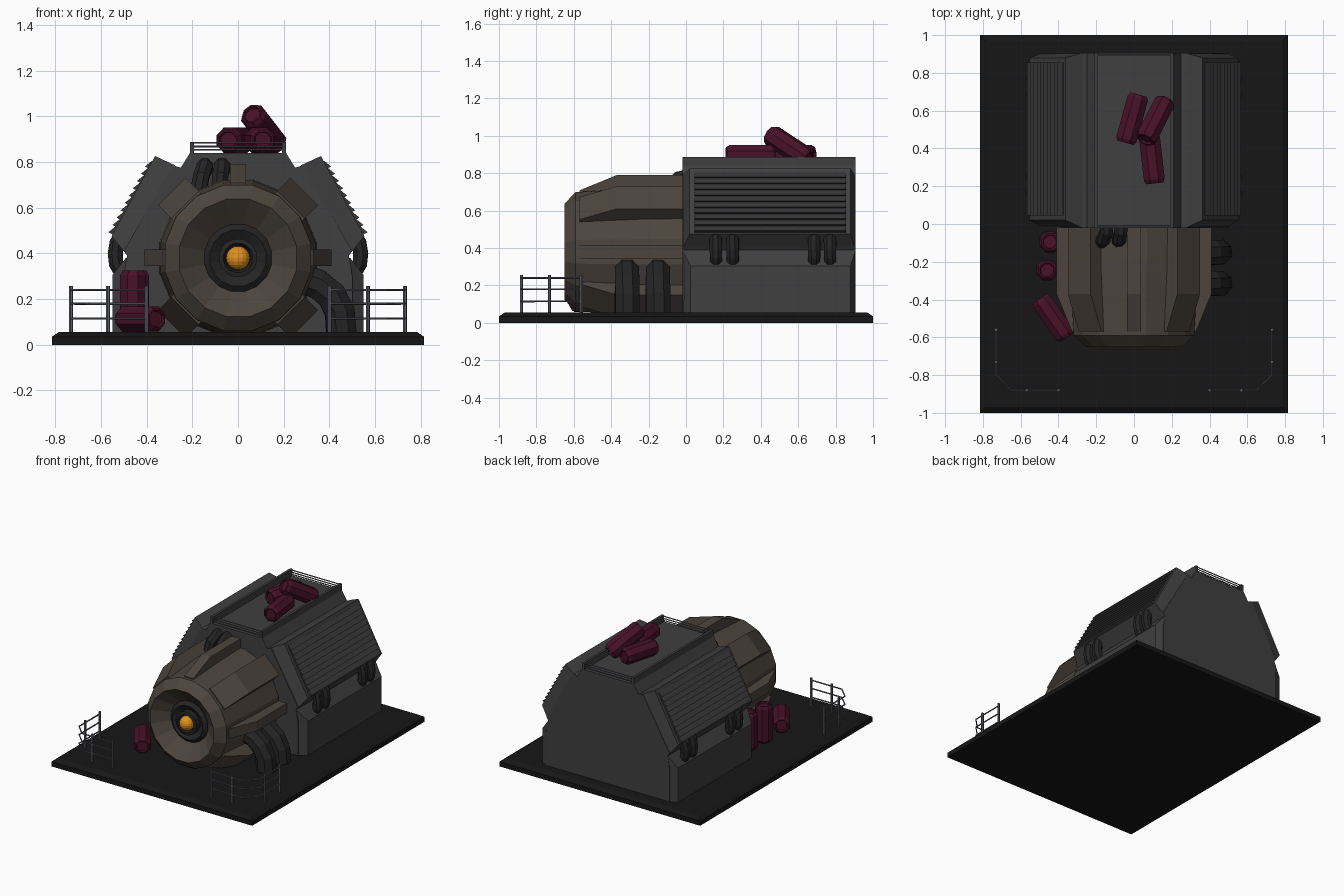
import bpy, bmesh, math
from mathutils import Vector, Matrix

if "Cube" in bpy.data.objects:
    bpy.data.objects.remove(bpy.data.objects["Cube"])


def material(name, rgb):
    m = bpy.data.materials.new(name)
    m.diffuse_color = (*rgb, 1)
    m.use_nodes = True
    m.node_tree.nodes["Principled BSDF"].inputs["Base Color"].default_value = m.diffuse_color
    return m


PLATE = material("near_black", (0.008, 0.008, 0.008))
HULL = material("dark_grey", (0.05, 0.05, 0.05))
LOUVRE = material("louvre_grey", (0.038, 0.038, 0.038))
BROWN = material("brown_metal", (0.075, 0.06, 0.048))
HOSE = material("hose_black", (0.018, 0.018, 0.018))
RED = material("dark_red", (0.065, 0.006, 0.02))
ORANGE = material("orange", (0.75, 0.28, 0.015))
STEEL = material("steel", (0.12, 0.12, 0.15))


def finish(name, bm, mat):
    bmesh.ops.recalc_face_normals(bm, faces=bm.faces[:])
    me = bpy.data.meshes.new(name)
    bm.to_mesh(me)
    bm.free()
    me.materials.append(mat)
    ob = bpy.data.objects.new(name, me)
    bpy.context.collection.objects.link(ob)
    return ob


def loft(name, rings, mat, caps=True):
    """Join equal-length closed rings of points with quads."""
    bm = bmesh.new()
    rows = [[bm.verts.new(p) for p in r] for r in rings]
    n = len(rows[0])
    for a, b in zip(rows, rows[1:]):
        for i in range(n):
            j = (i + 1) % n
            bm.faces.new((a[i], a[j], b[j], b[i]))
    if caps:
        bm.faces.new(rows[0])
        bm.faces.new(rows[-1])
    return finish(name, bm, mat)


def prism_y(name, profile, y0, y1, mat):
    return loft(name, [[(x, y, z) for x, z in profile] for y in (y0, y1)], mat)


def lathe(name, profile, p0, p1, sides, mat):
    """Revolve (radius, distance) pairs about the axis p0 -> p1."""
    p0, d = Vector(p0), Vector(p1) - Vector(p0)
    q = d.to_track_quat('Z', 'Y')
    rings = []
    for r, t in profile:
        angles = [2 * math.pi * (i + 0.5) / sides for i in range(sides)]
        rings.append([p0 + q @ Vector((r * math.cos(a), r * math.sin(a), t)) for a in angles])
    return loft(name, rings, mat)


def tube(name, pts, r, sides, mat):
    """Sweep a polygon along a path."""
    pts = [Vector(p) for p in pts]
    rings, side = [], None
    for i, p in enumerate(pts):
        t = (pts[min(i + 1, len(pts) - 1)] - pts[max(i - 1, 0)]).normalized()
        if side is None:
            side = t.orthogonal().normalized()
        side = (side - t * side.dot(t)).normalized()
        up = t.cross(side)
        ang = [2 * math.pi * (k + 0.5) / sides for k in range(sides)]
        rings.append([p + r * (side * math.cos(a) + up * math.sin(a)) for a in ang])
    return loft(name, rings, mat)


def rect(x, y, z):
    return [(-x, -y, z), (x, -y, z), (x, y, z), (-x, y, z)]


# Base plate with chamfered top edge
loft("base_plate", [rect(.815, 1, 0), rect(.815, 1, .035), rect(.785, .97, .055)], PLATE)

# Main building core
half = [(.50, .05), (.50, .30), (.485, .39), (.50, .41), (.285, .785), (.25, .775), (.21, .84)]
prism_y("building_core", half + [(-x, z) for x, z in reversed(half)], -.02, .905, HULL)

for s, side in ((1, "right"), (-1, "left")):
    # Lower side block, narrowing where it meets the core
    def side_ring(x0, z0, x1, z1, ya, yb):
        return [(s * x0, ya, z0), (s * x0, yb, z0), (s * x1, yb, z1), (s * x1, ya, z1)]
    loft(side + "_lower_block", [side_ring(.49, .05, .487, .385, -.02, .905),
                                 side_ring(.55, .05, .55, .305, .025, .88)], HULL)
    # Sloped side panel frame
    loft(side + "_panel_frame", [side_ring(.488, .395, .275, .785, -.02, .905),
                                 side_ring(.553, .475, .363, .826, .02, .88)], HULL)
    # Overlapping louvre slats on the slope
    a, b = Vector((.553, .485)), Vector((.375, .805))
    out = Vector((.87, .48))
    n = 10
    for i in range(n):
        lo, hi = a.lerp(b, i / n), a.lerp(b, (i + 1) / n)
        tri = [lo - out * .01, lo + out * .016, hi + out * .001, hi - out * .01]
        prism_y(side + "_louvre", [(s * p.x, p.y) for p in tri], .045, .855, LOUVRE)
    # Roof parapet
    prism_y(side + "_parapet", [(s * .21, .835), (s * .21, .888), (s * .192, .888), (s * .192, .835)],
            -.02, .905, HULL)
    # Short hoses across the side notch
    for y in (.16, .25, .685, .77):
        tube(side + "_short_hose", [(s * x, y, z) for x, z in
             ((.50, .48), (.53, .445), (.537, .40), (.533, .355), (.50, .30))], .035, 8, HOSE)

# Railings at both ends of the roof
for y in (-.01, .895):
    for z in (.853, .868, .884):
        tube("roof_rail", [(-.2, y, z), (.2, y, z)], .004, 6, STEEL)

# Engine barrel with dished mouth
CZ = .38
lathe("engine_barrel", [(.35, 0), (.345, .25), (.325, .59), (.262, .65), (.14, .55)],
      (0, 0, CZ), (0, -1, CZ), 16, BROWN)
lathe("mouth_ring", [(.15, .53), (.15, .565), (.125, .585), (.085, .56), (.085, .60),
                     (.065, .605), (.055, .57)], (0, 0, CZ), (0, -1, CZ), 16, HOSE)

# Glowing core
bm = bmesh.new()
bmesh.ops.create_uvsphere(bm, u_segments=16, v_segments=10, radius=.052,
                          matrix=Matrix.Translation((0, -.59, CZ)))
finish("glowing_core", bm, ORANGE)

# Fins around the barrel: narrow on the axes, wide on the diagonals
fin = [(-.57, .27), (-.57, .328), (-.37, .41), (0, .41), (0, .27)]
for k in range(8):
    if k == 4:
        continue
    rot = Matrix.Rotation(k * math.pi / 4, 3, 'Y')
    w = .085 if k % 2 else .036
    loft("barrel_fin", [[rot @ Vector((x, y, r)) + Vector((0, 0, CZ)) for y, r in fin]
                        for x in (-w, w)], BROWN)

# Large hoses from barrel to ground
for y in (-.315, -.15):
    tube("ground_hose", [(.27, y, .29), (.35, y, .265), (.41, y, .215), (.445, y, .145), (.452, y, .05)],
         .07, 8, HOSE)

# Small hoses between barrel top and building front
for x0, x1 in ((-.145, -.175), (-.07, -.085)):
    tube("upper_hose", [(x0, .01, .785), (x0, -.04, .775), (.5 * (x0 + x1), -.08, .74), (x1, -.095, .66)],
         .038, 8, HOSE)


# Red drums
def drum(name, p0, p1):
    n = (Vector(p1) - Vector(p0)).length
    lathe(name, [(.036, .012), (.04, 0), (.048, 0), (.06, .02), (.06, n - .02),
                 (.048, n), (.04, n), (.036, n - .012)], p0, p1, 8, RED)


drum("standing_drum", (-.445, -.095, .055), (-.445, -.095, .325))
drum("standing_drum", (-.46, -.245, .055), (-.46, -.245, .325))
drum("lying_drum", (-.50, -.395, .113), (-.355, -.60, .113))
drum("roof_drum", (.025, .685, .895), (-.045, .43, .895))
drum("roof_drum", (.08, .475, .895), (.11, .215, .895))
drum("leaning_drum", (.165, .65, .875), (.06, .445, 1.01))

# Corner railings on the base
for s in (1, -1):
    path = [(s * .73, -.56), (s * .73, -.80), (s * .65, -.88), (s * .40, -.88)]
    for z in (.115, .18, .24):
        tube("corner_rail", [(x, y, z) for x, y in path], .005, 6, STEEL)
    for x, y in (path[0], (s * .73, -.73), (s * .568, -.88), path[-1]):
        tube("rail_post", [(x, y, .05), (x, y, .257)], .009, 6, STEEL)
